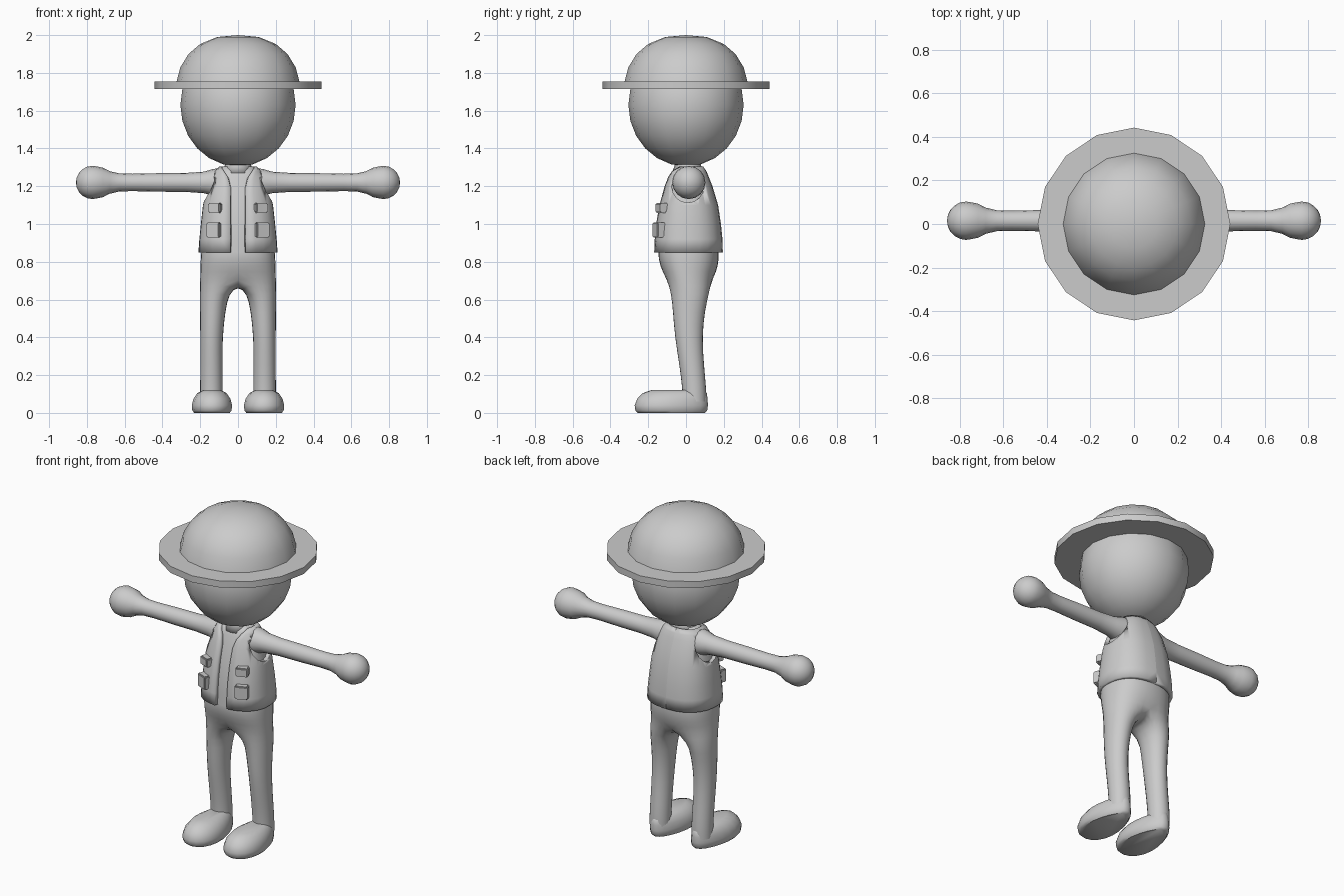
import bpy, bmesh
from math import sin, cos, acos, pi, radians, atan2
from mathutils import Vector, Matrix

cube = bpy.data.objects.get("Cube")
if cube:
    bpy.data.objects.remove(cube, do_unlink=True)

grey = bpy.data.materials.new("plain_grey")
grey.use_nodes = True
COLOUR = (0.6, 0.6, 0.6, 1)
grey.diffuse_color = COLOUR
grey.node_tree.nodes["Principled BSDF"].inputs["Base Color"].default_value = COLOUR


def finish(name, bm, mirror=False, subdivide=0, angle=None):
    """Turn a bmesh into a smooth object, optionally mirrored in x."""
    mesh = bpy.data.meshes.new(name)
    bm.to_mesh(mesh)
    bm.free()
    mesh.materials.append(grey)
    obj = bpy.data.objects.new(name, mesh)
    bpy.context.collection.objects.link(obj)
    if mirror:
        mod = obj.modifiers.new("mirror", "MIRROR")
        mod.use_clip = True
    if subdivide:
        obj.modifiers.new("subdivide", "SUBSURF").levels = subdivide
        obj.modifiers["subdivide"].render_levels = subdivide
    mesh.shade_smooth()
    if angle:
        bpy.ops.object.select_all(action="DESELECT")
        bpy.context.view_layer.objects.active = obj
        obj.select_set(True)
        bpy.ops.object.shade_smooth_by_angle(angle=radians(angle))
    return obj


def loft(bm, rings, closed=True, caps=True):
    """Bridge rings of points with quads; returns the vertex rings."""
    rows = [[bm.verts.new(p) for p in ring] for ring in rings]
    n = len(rows[0])
    for a, b in zip(rows, rows[1:]):
        for i in range(n if closed else n - 1):
            j = (i + 1) % n
            bm.faces.new((a[i], a[j], b[j], b[i]))
    if closed and caps:
        bm.faces.new(rows[0][::-1])
        bm.faces.new(rows[-1])
    return rows


def tidy(bm):
    bmesh.ops.remove_doubles(bm, verts=bm.verts, dist=0.0005)
    bmesh.ops.recalc_face_normals(bm, faces=bm.faces)


def lathe(name, profile, axis="z", centre=(0, 0, 0), sides=16, **options):
    """Spin (radius, distance) pairs about the z or x axis."""
    bm = bmesh.new()
    rings = []
    for r, d in profile:
        ring = [(r * cos(2 * pi * i / sides), r * sin(2 * pi * i / sides)) for i in range(sides)]
        rings.append([Vector((u, v, d) if axis == "z" else (d, u, v)) + Vector(centre)
                      for u, v in ring])
    loft(bm, rings)
    tidy(bm)
    return finish(name, bm, **options)


# Body outline: height, half width, front y, back y, half width of vest opening
BODY = [(0.85, 0.21, -0.17, 0.195, 0.04), (0.92, 0.205, -0.167, 0.193, 0.04),
        (1.0, 0.197, -0.16, 0.185, 0.04), (1.1, 0.186, -0.142, 0.17, 0.04),
        (1.2, 0.165, -0.115, 0.14, 0.042), (1.25, 0.145, -0.098, 0.12, 0.055),
        (1.28, 0.125, -0.086, 0.108, 0.075), (1.305, 0.1, -0.065, 0.09, 0.09)]
BOX = 0.85


def outline(a, z, rx, front, back, inset=0.0):
    """Point on a slightly boxy oval with separate front and back depth."""
    c, s = cos(a), sin(a)
    x = (rx - inset) * abs(c) ** BOX * (1 if c > 0 else -1)
    y = abs(s) ** BOX * ((back - inset) if s > 0 else (front + inset))
    return Vector((x if abs(c) > 1e-6 else 0, y, z))


# Head
lathe("head", [(0.305 * sin(pi * i / 12), 1.63 - 0.325 * cos(pi * i / 12)) for i in range(13)])

# Hat: brim and domed crown
lathe("hat", [(0.29, 1.715), (0.442, 1.715), (0.442, 1.755), (0.325, 1.755), (0.305, 1.83),
              (0.262, 1.9), (0.2, 1.953), (0.11, 1.99), (0.0, 2.0)], angle=70)

# Shirt and neck
bm = bmesh.new()
loft(bm, [[outline(2 * pi * i / 24, z, rx, f, b, 0.022) for i in range(24)]
          for z, rx, f, b, _ in BODY])
tidy(bm)
finish("shirt", bm, angle=50)
lathe("neck", [(0.085, 1.27), (0.07, 1.31), (0.07, 1.36)], centre=(0, 0.01, 0))

# Vest: open half shell, thickened, armhole cut, then mirrored
bm = bmesh.new()
rows = []
for z, rx, f, b, gap in BODY:
    start = -acos((gap / rx) ** (1 / BOX))
    rows.append([outline(start + (pi / 2 - start) * i / 12, z, rx, f, b) for i in range(13)])
loft(bm, rows, closed=False)
vest = finish("vest", bm)
shell = vest.modifiers.new("thickness", "SOLIDIFY")
shell.thickness = 0.03
shell.offset = -1

bm = bmesh.new()
bmesh.ops.create_cone(bm, cap_ends=True, segments=16, radius1=0.085, radius2=0.085, depth=0.3,
                      matrix=Matrix.Translation((0.245, 0.01, 1.198)) @ Matrix.Rotation(pi / 2, 4, "Y"))
cutter = finish("armhole_cutter", bm)
cutter.hide_render = True
cutter.hide_set(True)
cut = vest.modifiers.new("armhole", "BOOLEAN")
cut.operation = "DIFFERENCE"
cut.object = cutter
vest.modifiers.new("mirror", "MIRROR")
bpy.ops.object.select_all(action="DESELECT")
bpy.context.view_layer.objects.active = vest
vest.select_set(True)
bpy.ops.object.shade_smooth_by_angle(angle=radians(45))


# Pockets: soft blocks seated on the vest front
def pocket(name, x, z, width, height, y, depth):
    bm = bmesh.new()
    place = (Matrix.Translation((x, y, z)) @ Matrix.Rotation(radians(22), 4, "Z")
             @ Matrix.Diagonal((width, depth, height, 1)))
    bmesh.ops.create_cube(bm, size=1, matrix=place)
    bmesh.ops.bevel(bm, geom=bm.edges[:], offset=0.006, segments=2, affect="EDGES")
    finish(name, bm, mirror=True, angle=40)


pocket("upper_pockets", 0.118, 1.085, 0.07, 0.052, -0.122, 0.06)
pocket("lower_pockets", 0.124, 0.968, 0.074, 0.08, -0.137, 0.06)

# Arms with round hands
HAND = [(0.088 * sin(a), 0.77 - 0.088 * cos(a)) for a in [pi * i / 10 for i in range(4, 11)]]
ARM = [(0.075, 0.08), (0.072, 0.13), (0.057, 0.18), (0.05, 0.28), (0.049, 0.42), (0.046, 0.56),
       (0.048, 0.63), (0.06, 0.68), (0.078, 0.715)]
lathe("arms", ARM + HAND, axis="x", centre=(0, 0.015, 1.22), mirror=True)

# Trousers: half hips splitting into one leg, mirrored
HIPS = [(0.9, 0.19, -0.14, 0.17), (0.85, 0.2, -0.153, 0.178), (0.78, 0.203, -0.142, 0.175),
        (0.715, 0.204, -0.11, 0.15)]
LEG = [(0.63, 0.126, 0.08, -0.082, 0.125), (0.54, 0.134, 0.07, -0.073, 0.103),
       (0.4, 0.141, 0.061, -0.062, 0.088), (0.25, 0.141, 0.061, -0.037, 0.098),
       (0.13, 0.141, 0.062, -0.022, 0.11), (0.06, 0.141, 0.062, -0.02, 0.11)]
bm = bmesh.new()
hips = loft(bm, [[outline(pi * (i - 4) / 8, *row) for i in range(9)] for row in HIPS], closed=False)
crotch = [bm.verts.new((0, y, 0.675)) for y in (0.085, 0.015, -0.05)]
previous = hips[-1] + crotch
for z, cx, rx, front, back in LEG:
    mid, ry = (front + back) / 2, (back - front) / 2
    ring = [bm.verts.new((cx + rx * cos(pi * (i - 4) / 6), mid + ry * sin(pi * (i - 4) / 6), z))
            for i in range(12)]
    for i in range(12):
        j = (i + 1) % 12
        bm.faces.new((previous[i], previous[j], ring[j], ring[i]))
    previous = ring
bmesh.ops.recalc_face_normals(bm, faces=bm.faces)
finish("trousers", bm, mirror=True, subdivide=1)

# Shoes: flat sole, wide toe, narrower heel
SHOE = [(0.0, 0.095, -0.255, 0.1), (0.012, 0.105, -0.268, 0.112), (0.04, 0.108, -0.272, 0.116),
        (0.075, 0.099, -0.258, 0.114), (0.105, 0.078, -0.228, 0.11), (0.122, 0.045, -0.18, 0.09)]
bm = bmesh.new()
rings = []
for z, rx, front, back in SHOE:
    mid, ry = (front + back) / 2, (back - front) / 2
    rings.append([(0.138 + rx * cos(a) * (0.9 - 0.2 * sin(a)) * 1.08, mid + ry * sin(a), z)
                  for a in [2 * pi * i / 20 for i in range(20)]])
loft(bm, rings)
tidy(bm)
finish("shoes", bm, mirror=True, angle=50)
